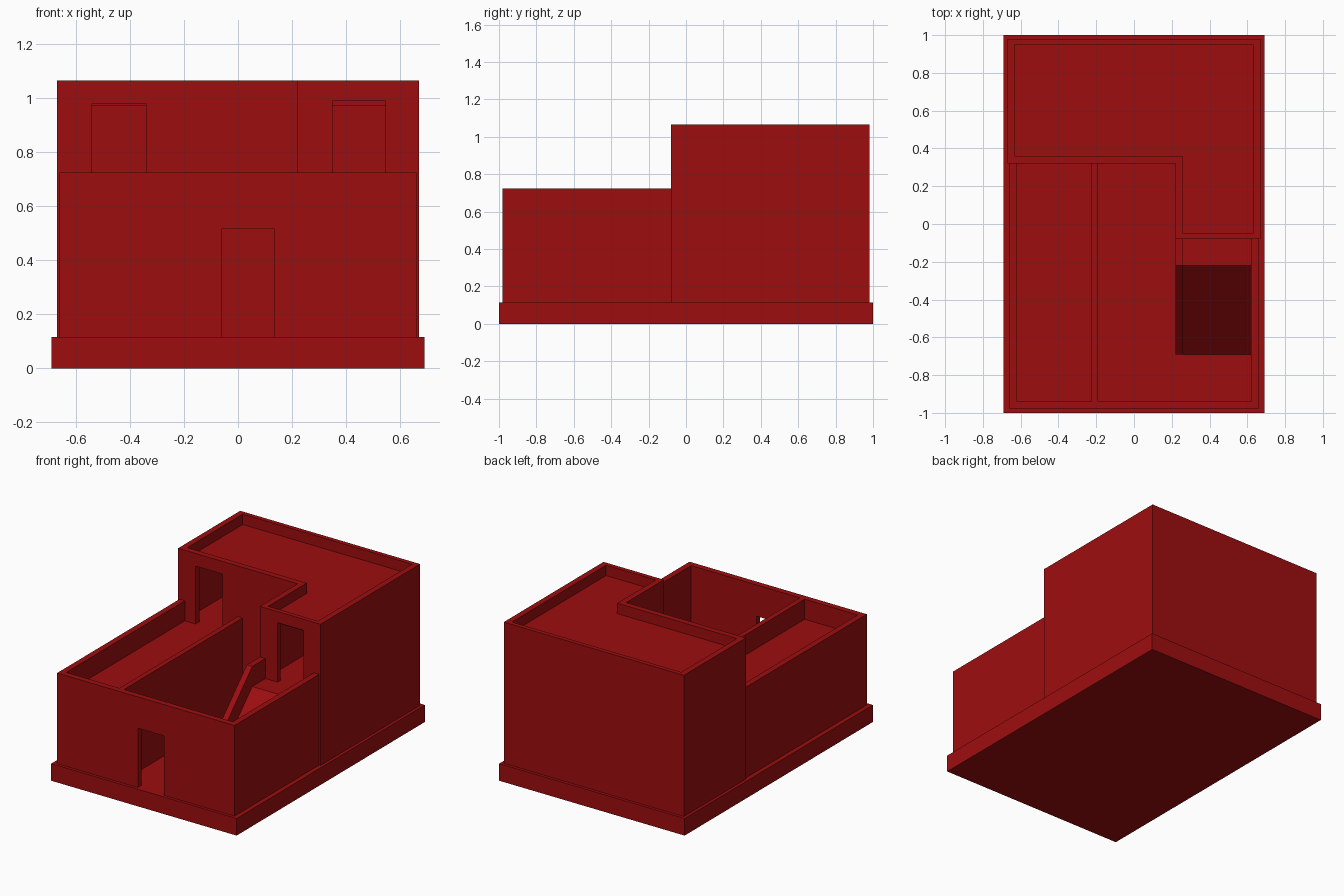
import bpy
import bmesh
from mathutils import Vector

cube = bpy.data.objects.get("Cube")
if cube:
    bpy.data.objects.remove(cube, do_unlink=True)

red = bpy.data.materials.new("deep_red")
red.use_nodes = True
red.diffuse_color = (0.34, 0.004, 0.005, 1)
red.node_tree.nodes["Principled BSDF"].inputs["Base Color"].default_value = red.diffuse_color

GROUND, FLOOR, PARAPET, CEILING, ROOF, TOP = 0.115, 0.59, 0.725, 0.97, 0.995, 1.065


def prism(name, outline, low, high, axis="z"):
    """Extrude an outline: (x, y) along z, or (y, z) along x."""
    bm = bmesh.new()
    place = (lambda a, b: (a, b, low)) if axis == "z" else (lambda a, b: (low, a, b))
    face = bm.faces.new([bm.verts.new(place(a, b)) for a, b in outline])
    shift = Vector((0, 0, high - low)) if axis == "z" else Vector((high - low, 0, 0))
    grown = bmesh.ops.extrude_face_region(bm, geom=[face])["geom"]
    bmesh.ops.translate(bm, vec=shift, verts=[v for v in grown if isinstance(v, bmesh.types.BMVert)])
    bmesh.ops.recalc_face_normals(bm, faces=bm.faces)
    mesh = bpy.data.meshes.new(name)
    bm.to_mesh(mesh)
    bm.free()
    mesh.materials.append(red)
    obj = bpy.data.objects.new(name, mesh)
    bpy.context.collection.objects.link(obj)
    return obj


def box(name, x0, x1, y0, y1, z0, z1):
    return prism(name, [(x0, y0), (x1, y0), (x1, y1), (x0, y1)], z0, z1)


def cut(obj, cutter):
    """Subtract a cutter, apply the result and discard the cutter."""
    cutter.hide_render = True
    mod = obj.modifiers.new("opening", "BOOLEAN")
    mod.operation = "DIFFERENCE"
    mod.solver = "EXACT"
    mod.object = cutter
    bpy.context.view_layer.objects.active = obj
    bpy.ops.object.modifier_apply(modifier=mod.name)
    bpy.data.objects.remove(cutter, do_unlink=True)


# Foundation
box("foundation", -0.69, 0.69, -1, 1, 0, GROUND)

# Low outer walls with the entrance
low_outline = [(-0.66, -0.98), (0.66, -0.98), (0.66, -0.08), (0.62, -0.08),
               (0.62, -0.94), (-0.62, -0.94), (-0.62, 0.32), (-0.66, 0.32)]
low_walls = prism("low_walls", low_outline, GROUND, PARAPET)
cut(low_walls, box("entrance_cutter", -0.06, 0.135, -1.1, -0.9, GROUND - 0.01, 0.515))

# Side terrace and courtyard partition
box("courtyard_partition", -0.225, -0.19, -0.94, 0.32, GROUND, PARAPET)
box("terrace_floor", -0.62, -0.225, -0.94, 0.32, FLOOR - 0.03, FLOOR)

# Tall L-shaped walls, hollow, with two upper doors
outer = [(-0.67, 0.32), (0.22, 0.32), (0.22, -0.08), (0.67, -0.08), (0.67, 0.98), (-0.67, 0.98)]
inner = [(-0.63, 0.36), (0.26, 0.36), (0.26, -0.05), (0.63, -0.05), (0.63, 0.95), (-0.63, 0.95)]
tall_walls = prism("tall_walls", outer, GROUND, TOP)
cut(tall_walls, prism("room_cutter", inner, GROUND - 0.1, TOP + 0.1))
cut(tall_walls, box("terrace_door_cutter", -0.54, -0.34, 0.25, 0.4, FLOOR, 0.98))
cut(tall_walls, box("landing_door_cutter", 0.35, 0.545, -0.15, 0, FLOOR, 0.99))

# Upper floor and sunken roof
prism("upper_floor", inner, FLOOR - 0.03, FLOOR)
prism("roof", inner, CEILING, ROOF)

# Ramp, landing and sloping side railing
ramp = [(-0.69, GROUND), (-0.22, FLOOR), (-0.08, FLOOR), (-0.08, GROUND)]
prism("ramp_and_landing", ramp, 0.26, 0.62, "x")
rise = PARAPET - FLOOR
railing = [(-0.69, GROUND), (-0.69, GROUND + rise), (-0.22, PARAPET), (-0.08, PARAPET), (-0.08, GROUND)]
prism("ramp_railing", railing, 0.22, 0.26, "x")
